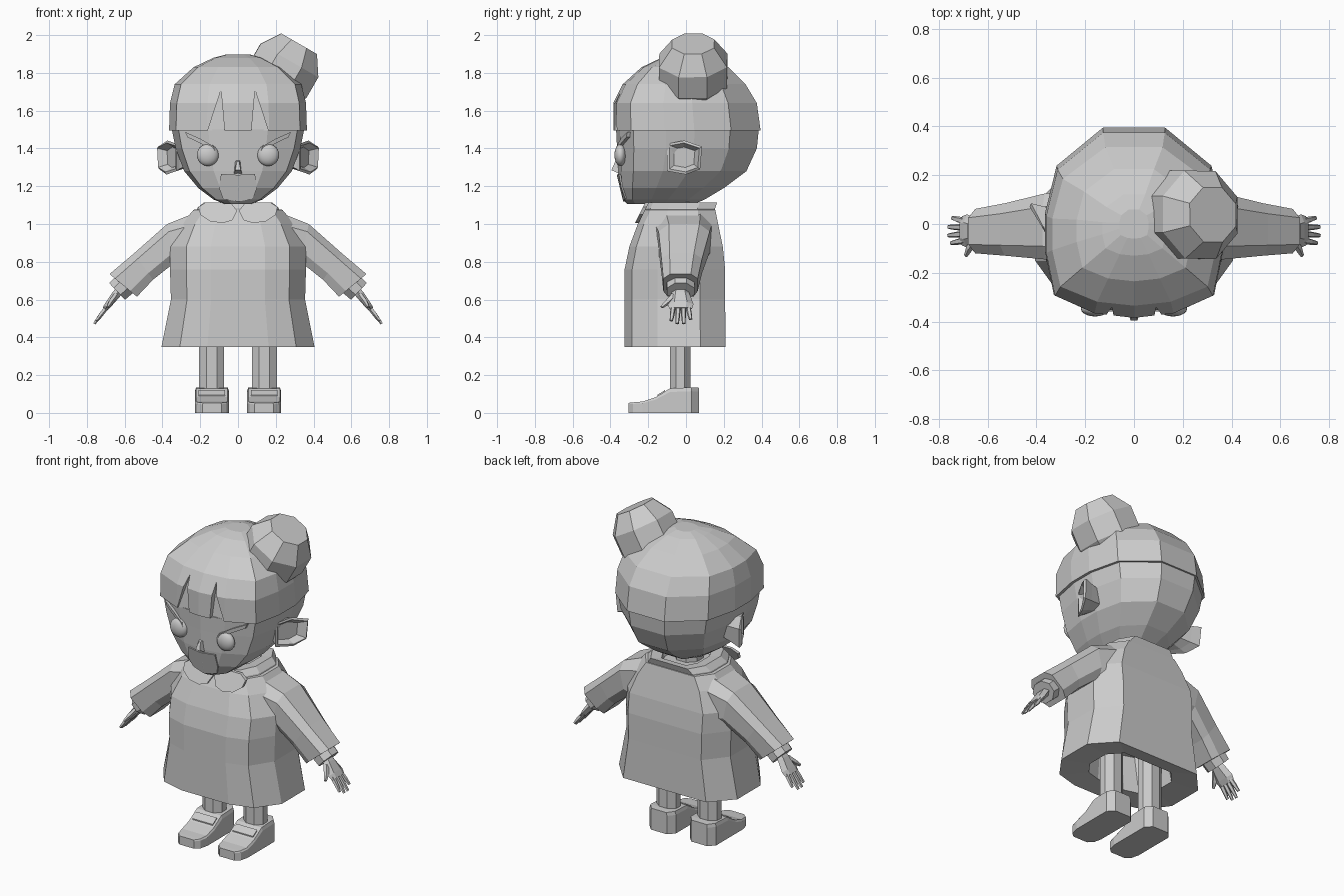
import bpy, bmesh, math
from mathutils import Vector, Matrix
from mathutils.bvhtree import BVHTree

if "Cube" in bpy.data.objects:
    bpy.data.objects.remove(bpy.data.objects["Cube"])

clay = bpy.data.materials.new("clay_grey")
clay.diffuse_color = (0.6, 0.6, 0.6, 1)
clay.use_nodes = True
clay.node_tree.nodes["Principled BSDF"].inputs["Base Color"].default_value = clay.diffuse_color


def finish(name, bm):
    bmesh.ops.recalc_face_normals(bm, faces=bm.faces)
    me = bpy.data.meshes.new(name)
    bm.to_mesh(me)
    bm.free()
    ob = bpy.data.objects.new(name, me)
    bpy.context.collection.objects.link(ob)
    me.materials.append(clay)
    return ob


def loft(name, rings):
    """Skin a list of equal-length point rings and cap both ends."""
    bm = bmesh.new()
    vs = [[bm.verts.new(p) for p in r] for r in rings]
    n = len(vs[0])
    for a, b in zip(vs, vs[1:]):
        for i in range(n):
            bm.faces.new((a[i], a[(i + 1) % n], b[(i + 1) % n], b[i]))
    bm.faces.new(vs[0])
    bm.faces.new(vs[-1])
    return finish(name, bm)


def shell(name, half, rows):
    """Stack scaled copies of a mirrored plan outline; row = z, half width, front, back."""
    plan = half + [(-u, v) for u, v in reversed(half) if u]
    return loft(name, [[(u * w, (f + b) / 2 + v * (b - f) / 2, z) for u, v in plan]
                       for z, w, f, b in rows])


def tube(name, stops, n, side=1):
    """Limb through stops of (centre, thickness radius, y radius)."""
    d = (Vector(stops[-1][0]) - Vector(stops[0][0])).normalized()
    v = Vector((0, 1, 0))
    v = (v - d * v.dot(d)).normalized()
    w = d.cross(v)
    rings = []
    for c, rw, ry in stops:
        ring = []
        for i in range(n):
            a = 2 * math.pi * (i + 0.5) / n
            p = Vector(c) + w * rw * math.cos(a) + v * ry * math.sin(a)
            ring.append((p.x * side, p.y, p.z))
        rings.append(ring)
    return loft(name, rings)


def plate(name, pts, depth, side=1):
    """Thin sheet from 3D points, thickened along y."""
    return loft(name, [[(x * side, y + o, z) for x, y, z in pts] for o in (-depth, depth)])


# Head
HEAD = [(0, -1), (.45, -.95), (.9, -.76), (1, -.3), (1, .1), (.87, .6), (.35, 1)]
head = shell("head", HEAD, [
    (1.105, .07, -.31, .04), (1.13, .13, -.335, .1), (1.19, .21, -.35, .2),
    (1.28, .285, -.36, .32), (1.4, .33, -.365, .375), (1.5, .35, -.37, .385)])
hbm = bmesh.new()
hbm.from_mesh(head.data)
surface = BVHTree.FromBMesh(hbm)
hbm.free()


def on_face(x, z):
    hit = surface.ray_cast(Vector((x, -1, z)), Vector((0, 1, 0)))[0]
    return (x, hit.y if hit else -.3, z)


# Hair cap with two notches in the fringe
hair = shell("hair", HEAD, [
    (1.495, .365, -.385, .395), (1.64, .36, -.385, .375), (1.74, .335, -.335, .315),
    (1.83, .235, -.235, .225), (1.88, .13, -.13, .12), (1.898, .06, -.06, .06)])
for s in (1, -1):
    notch = [(.07, 1.48), (.165, 1.48), (.09, 1.71)]
    cutter = loft("fringe_cutter", [[(x * s, y, z) for x, z in notch] for y in (-.6, -.355)])
    for v in cutter.data.vertices:
        if v.co.y > -.5 and v.co.z > 1.6:
            v.co.y = -.335
    cutter.hide_render = True
    cutter.hide_set(True)
    mod = hair.modifiers.new("notch", 'BOOLEAN')
    mod.operation = 'DIFFERENCE'
    mod.solver = 'EXACT'
    mod.object = cutter

# Hair bun, tilted outward
bm = bmesh.new()
bmesh.ops.create_uvsphere(bm, u_segments=8, v_segments=5, radius=.2)
tips = [v for v in bm.verts if abs(v.co.z) > .195]
bmesh.ops.dissolve_verts(bm, verts=tips)
bmesh.ops.transform(bm, verts=bm.verts, matrix=Matrix.Translation((.24, .038, 1.81))
                    @ Matrix.Rotation(math.radians(30), 4, 'Y')
                    @ Matrix.Rotation(math.radians(22.5), 4, 'Z')
                    @ Matrix.Diagonal((1, 1.03, 1.03, 1)))
finish("hair_bun", bm)

# Nose and mouth
loft("nose", [[(-.022, -.35, 1.265), (.022, -.35, 1.265), (.015, -.35, 1.34), (-.015, -.35, 1.34)],
              [(-.015, -.395, 1.285), (.015, -.395, 1.285), (.006, -.375, 1.33), (-.006, -.375, 1.33)]])
MOUTH = [(-.09, 1.265), (0, 1.26), (.09, 1.265), (.1, 1.19), (.08, 1.135), (0, 1.118),
         (-.08, 1.135), (-.1, 1.19)]
plate("mouth", [on_face(x, z) for x, z in MOUTH], .009)

BROW = [(.12, 1.385), (.13, 1.412), (.2, 1.452), (.28, 1.487), (.268, 1.46), (.2, 1.427)]
EAR = [(-.1, 1.28), (-.1, 1.425), (-.01, 1.442), (.085, 1.41), (.075, 1.29), (0, 1.262)]
PETAL = [(.004, 1.07), (.03, 1.02), (.08, 1.005), (.15, 1.015), (.2, 1.05), (.21, 1.09),
         (.17, 1.115), (.04, 1.115)]
for s, tag in ((1, "left"), (-1, "right")):
    # Eyes
    bm = bmesh.new()
    bmesh.ops.create_uvsphere(bm, u_segments=20, v_segments=12, radius=.058)
    y = on_face(.16, 1.365)[1]
    bmesh.ops.transform(bm, verts=bm.verts, matrix=Matrix.Translation((.16 * s, y - .01, 1.365))
                        @ Matrix.Diagonal((1, .55, 1, 1)))
    for f in bm.faces:
        f.smooth = True
    finish("eye_" + tag, bm)
    plate("eyebrow_" + tag, [on_face(x, z) for x, z in BROW], .018, s)

    # Cupped ear, opening forward
    def ear_ring(k, x0, tilt):
        return [((x0 + tilt * y) * s, -.01 + (y + .01) * k, 1.355 + (z - 1.355) * k)
                for y, z in EAR]
    loft("ear_" + tag, [ear_ring(.65, .28, 0), ear_ring(.85, .34, .3), ear_ring(1, .378, .52),
                        ear_ring(.85, .384, .52), ear_ring(.6, .35, .3)])

    # Sleeve, broad at the shoulder
    SECTION = [(-1, -.75), (-.5, -1), (.6, -1), (1, -.6), (1, .6), (.6, 1), (-.5, 1), (-1, .75)]
    rings = []
    for lo, hi, yf, yb in (((.2, .75), (.2, 1.07), -.17, .14), ((.33, .8), (.375, 1.0), -.145, .125),
                           ((.45, .705), (.55, .845), -.13, .085),
                           ((.535, .615), (.68, .735), -.12, .062)):
        lo, hi = Vector(lo), Vector(hi)
        ring = []
        for t, v in SECTION:
            p = (lo + hi) / 2 + (hi - lo) / 2 * t
            ring.append((p.x * s, (yf + yb) / 2 + v * (yb - yf) / 2, p.y))
        rings.append(ring)
    loft("sleeve_" + tag, rings)

    # Cuff and hand
    tube("cuff_" + tag, [((.58, -.028, .70), .07, .082), ((.64, -.028, .643), .066, .078)], 8, s)
    tube("palm_" + tag, [((.61, -.03, .67), .024, .035), ((.645, -.03, .627), .026, .05),
                         ((.685, -.028, .575), .021, .068), ((.705, -.028, .55), .016, .06)], 6, s)
    for i, (y0, y1, zt) in enumerate(((-.068, -.078, .488), (-.041, -.047, .473),
                                      (-.014, -.012, .473), (.012, .025, .495))):
        xt = .705 + (.55 - zt) * .73
        tube(f"finger_{i + 1}_" + tag, [((.695, y0, .56), .013, .014),
                                        (((.7 + xt) / 2, (y0 + y1) / 2, (.555 + zt) / 2), .012, .013),
                                        ((xt, y1, zt), .007, .009)], 5, s)
    tube("thumb_" + tag, [((.65, -.065, .62), .015, .02), ((.675, -.1, .585), .014, .016),
                          ((.69, -.13, .56), .007, .009)], 5, s)

    # Collar lobe
    plate("collar_lobe_" + tag, [(x, -.205 - (1.115 - z) * .5, z) for x, z in PETAL], .01, s)

    # Leg
    tube("leg_" + tag, [((.14, -.03, .08), .072, .058), ((.14, -.03, .62), .072, .058)], 8, s)

    # Shoe, lofted from toe to heel
    rings = []
    for y, w, z in ((-.305, .05, .053), (-.28, .078, .056), (-.23, .09, .06), (-.16, .09, .083),
                    (-.085, .09, .13), (.03, .09, .135), (.068, .055, .133)):
        rings.append([(.138 * s + u * w, y, h * z) for u, h in
                      ((-1, 0), (1, 0), (1, .85), (.93, 1), (-.93, 1), (-1, .85))])
    loft("shoe_" + tag, rings)
    loft("shoe_strap_" + tag, [[(.138 * s + u * .07, y, z + o) for u, y, z in
                                ((-1, -.15, .09), (1, -.15, .09), (1, -.11, .116), (-1, -.11, .116))]
                               for o in (-.006, .006)])

# Dress, with a hollow underside
DRESS = [(0, -1), (.4, -1), (.76, -.85), (1, -.35), (1, .5), (.7, 1)]
shell("dress", DRESS, [
    (.58, .2, -.2, .12), (.36, .24, -.2, .12), (.35, .405, -.325, .21), (.6, .355, -.325, .207),
    (.76, .36, -.325, .207), (.88, .36, -.3, .195), (1.0, .3, -.255, .17),
    (1.075, .235, -.215, .155), (1.085, .17, -.18, .13)])

# Collar band and neck
shell("collar", DRESS, [
    (1.07, .22, -.215, .15), (1.085, .215, -.215, .155), (1.115, .18, -.2, .165),
    (1.11, .12, -.14, .12), (1.08, .11, -.13, .11)])
tube("neck", [((0, -.03, 1.0), .085, .085), ((0, -.03, 1.16), .08, .08)], 8)
